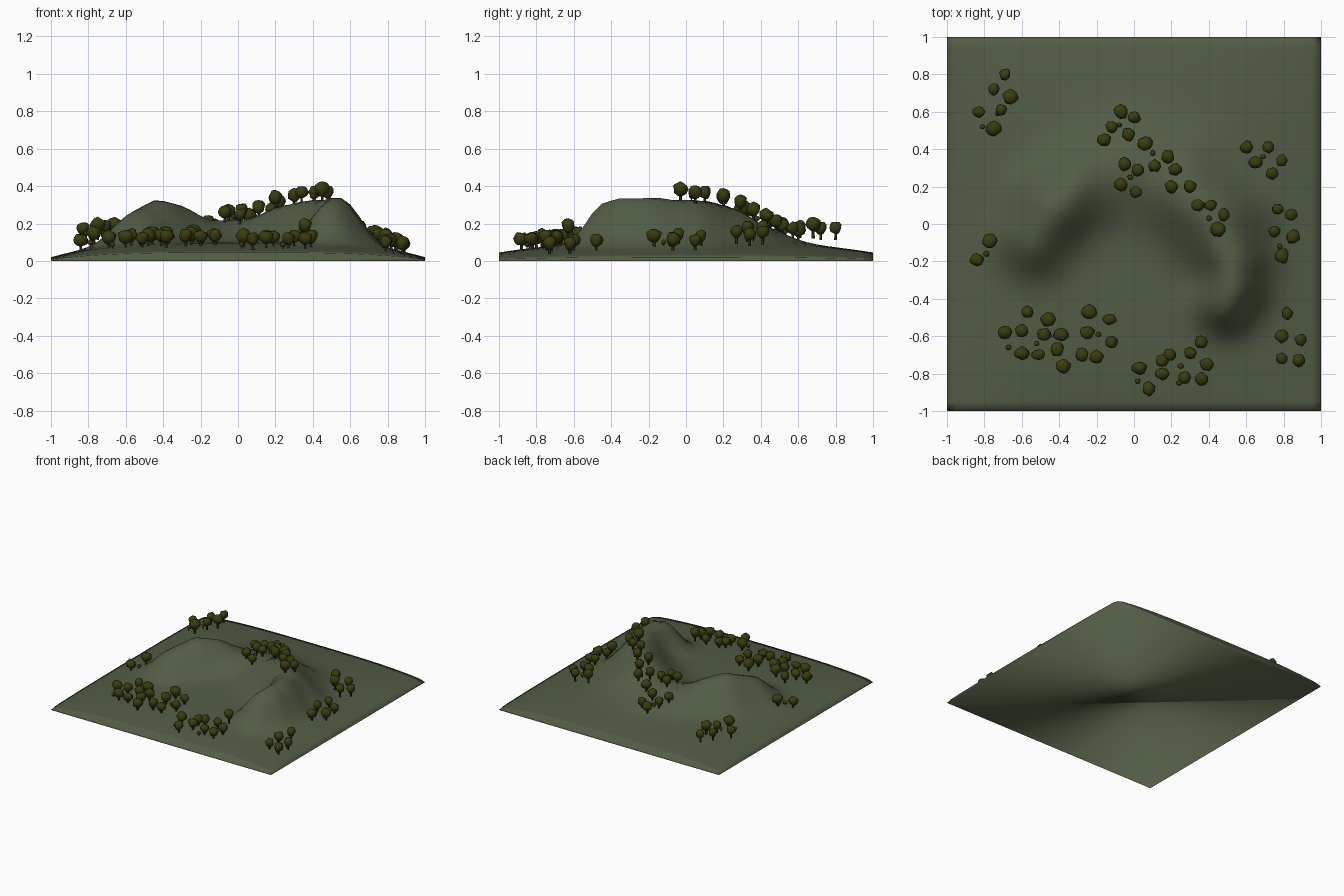
import bpy, bmesh, math, random
from mathutils import Vector, noise

if "Cube" in bpy.data.objects:
    bpy.data.objects.remove(bpy.data.objects["Cube"])

random.seed(4)

def material(name, color):
    m = bpy.data.materials.new(name)
    m.diffuse_color = (*color, 1)
    m.use_nodes = True
    m.node_tree.nodes["Principled BSDF"].inputs["Base Color"].default_value = m.diffuse_color
    return m

GRASS = material("moss_green", (0.085, 0.108, 0.060))
LEAF = material("dark_olive_leaf", (0.040, 0.046, 0.005))
BARK = material("dark_bark", (0.030, 0.022, 0.010))

# Horseshoe ridge crest: x, y, height, slope width
RIDGE = [(-.53, -.08, .27, .17), (-.43, .08, .325, .19), (-.33, .18, .30, .19),
         (-.15, .27, .21, .24), (.05, .29, .22, .25), (.25, .20, .29, .24),
         (.44, 0, .33, .21), (.53, -.2, .34, .16), (.53, -.34, .335, .15),
         (.49, -.42, .31, .14)]

def height(x, y):
    # low mound falling to the edges
    base = .1 * (1 - .8 * abs(x) ** 3.5) * (1 - .55 * abs(y) ** 3)
    best = 0
    for a, b in zip(RIDGE, RIDGE[1:]):
        dx, dy = b[0] - a[0], b[1] - a[1]
        t = max(0, min(1, ((x - a[0]) * dx + (y - a[1]) * dy) / (dx * dx + dy * dy)))
        px, py, h, w = (p + (q - p) * t for p, q in zip(a, b))
        d = math.hypot(x - px, y - py)
        best = max(best, (h - base) * math.exp(-(d / w) ** 2.2))
    rough = noise.noise(Vector((x * 5, y * 5, 2))) * .06 * best
    z = base + best + rough
    return 0 if abs(x) + abs(y) > 1.999 else z

def finish(name, bm, mats):
    me = bpy.data.meshes.new(name)
    bm.to_mesh(me)
    bm.free()
    for m in mats:
        me.materials.append(m)
    for p in me.polygons:
        p.use_smooth = True
    ob = bpy.data.objects.new(name, me)
    bpy.context.collection.objects.link(ob)
    return ob

# Terrain: height grid, side walls and flat underside
bm = bmesh.new()
N = 40
V = [[bm.verts.new((x, y, height(x, y))) for x in (-1 + 2 * i / N for i in range(N + 1))]
     for y in (-1 + 2 * j / N for j in range(N + 1))]
for j in range(N):
    for i in range(N):
        bm.faces.new((V[j][i], V[j][i + 1], V[j + 1][i + 1], V[j + 1][i]))
bm.faces.new(V[0][::-1])
bm.faces.new(V[N])
bm.faces.new([r[0] for r in V])
bm.faces.new([r[N] for r in V][::-1])
bm.faces.new((V[0][0], V[N][0], V[N][N], V[0][N]))
bmesh.ops.recalc_face_normals(bm, faces=bm.faces)
finish("terrain", bm, [GRASS])

def add_tree(bm, x, y, lift, s):
    g = height(x, y) + lift
    # trunk
    r = bmesh.ops.create_cone(bm, segments=6, radius1=.008 * s, radius2=.006 * s, depth=.07 * s)
    bmesh.ops.translate(bm, verts=r["verts"], vec=(x, y, g + .02 * s))
    for f in {f for v in r["verts"] for f in v.link_faces}:
        f.material_index = 1
    # lumpy crown, narrower at the bottom
    r = bmesh.ops.create_icosphere(bm, subdivisions=2, radius=1)
    seed = Vector((x * 31, y * 31, 0))
    ax, ay = random.uniform(.9, 1.15), random.uniform(.9, 1.1)
    for v in r["verts"]:
        k = 1 + .28 * noise.noise(v.co * 1.6 + seed)
        taper = 1 + .15 * v.co.z
        v.co = (x + v.co.x * k * taper * .034 * s * ax,
                y + v.co.y * k * taper * .034 * s * ay,
                g + (.052 + v.co.z * k * .036) * s)

def grove(name, spots, shrubs=(), lift=0.0):
    bm = bmesh.new()
    for x, y in spots:
        add_tree(bm, x, y, lift, random.uniform(.92, 1.12))
    for x, y in shrubs:
        add_tree(bm, x, y, lift, .4)
    finish(name, bm, [LEAF, BARK])

grove("northwest_grove", [(-.69, .80), (-.75, .72), (-.66, .68), (-.83, .60), (-.71, .61),
      (-.75, .51)], [(-.81, .52), (-.73, .59)], .07)
grove("ridge_grove", [(-.07, .60), (0, .57), (-.12, .52), (-.16, .45), (-.03, .48), (.06, .43),
      (-.05, .32), (.02, .29), (.11, .31), (.18, .36), (-.07, .21), (.01, .17), (.22, .29),
      (.20, .20), (.30, .20), (.34, .10), (.41, .10), (.48, .05), (.45, -.03)],
      [(-.08, .53), (.10, .38), (-.02, .25), (.40, .03)])
grove("northeast_grove", [(.60, .41), (.72, .41), (.65, .33), (.79, .34), (.74, .27)],
      [(.69, .36)], .03)
grove("east_grove", [(.77, .08), (.84, .05), (.75, -.04), (.85, -.07), (.79, -.17)],
      [(.78, -.12)])
grove("southeast_grove", [(.82, -.48), (.79, -.60), (.89, -.62), (.79, -.72), (.88, -.73)])
grove("west_grove", [(-.77, -.09), (-.84, -.19)], [(-.79, -.16)])
grove("southwest_grove", [(-.57, -.47), (-.46, -.51), (-.60, -.57), (-.69, -.58), (-.48, -.59),
      (-.39, -.59), (-.24, -.47), (-.13, -.51), (-.25, -.58), (-.12, -.63), (-.60, -.69),
      (-.51, -.70), (-.41, -.67), (-.38, -.76), (-.28, -.70), (-.20, -.71)],
      [(-.67, -.66), (-.52, -.64), (-.19, -.59)])
grove("south_grove", [(.03, -.77), (.15, -.73), (.19, -.70), (.30, -.69), (.39, -.75),
      (.15, -.80), (.27, -.82), (.36, -.83), (.08, -.88)],
      [(.02, -.84), (.25, -.76), (.24, -.85)])
grove("hill_foot_tree", [(.36, -.63)], [], .04)
